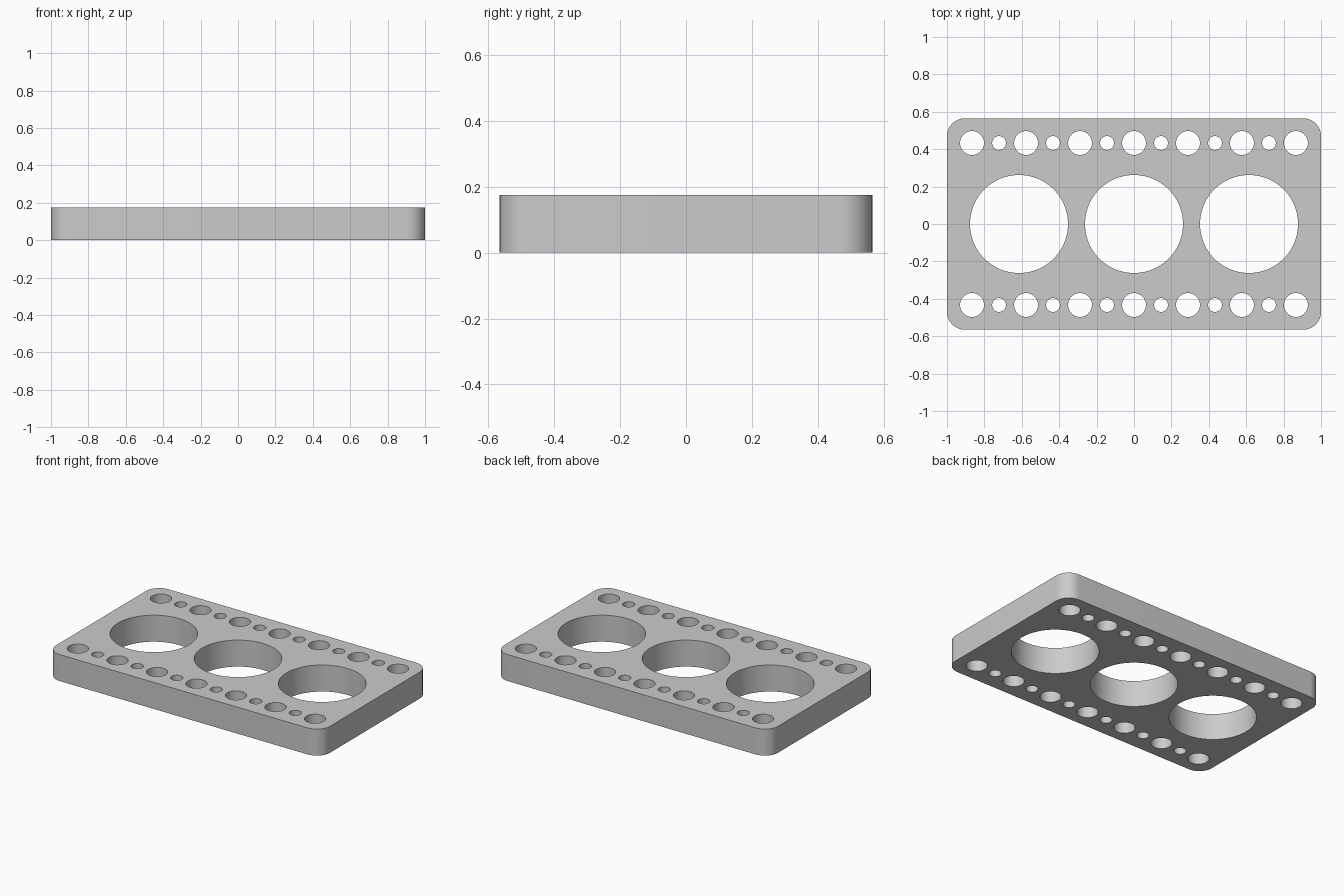
import bpy, bmesh, math
from mathutils import Vector

cube = bpy.data.objects.get("Cube")
if cube:
    bpy.data.objects.remove(cube, do_unlink=True)

HALF_X, HALF_Y, HEIGHT, CORNER = 1.0, 0.565, 0.175, 0.096
PITCH, ROW_Y = 0.1443, 0.433


def arc(cx, cy, r, start, sweep, n):
    return [(cx + r * math.cos(start + sweep * i / n),
             cy + r * math.sin(start + sweep * i / n)) for i in range(n + 1)]


def add_loop(bm, points):
    verts = [bm.verts.new((x, y, 0)) for x, y in points]
    for a, b in zip(verts, verts[1:] + verts[:1]):
        bm.edges.new((a, b))


def add_hole(bm, x, y, r, n):
    add_loop(bm, arc(x, y, r, 0, math.tau, n)[:-1])


bm = bmesh.new()

# Rounded rectangular outline
outline = []
for i, (sx, sy) in enumerate([(1, 1), (-1, 1), (-1, -1), (1, -1)]):
    outline += arc(sx * (HALF_X - CORNER), sy * (HALF_Y - CORNER),
                   CORNER, i * math.pi / 2, math.pi / 2, 16)
add_loop(bm, outline)

# Three large bores
for x in (-0.615, 0, 0.615):
    add_hole(bm, x, 0, 0.262, 96)

# Two rows of alternating large and small holes
for y in (-ROW_Y, ROW_Y):
    for i in range(-6, 7):
        if i % 2 == 0:
            add_hole(bm, i * PITCH, y, 0.064, 48)
        else:
            add_hole(bm, i * PITCH, y, 0.037, 32)

# Fill the profile and extrude it to full thickness
bmesh.ops.triangle_fill(bm, use_beauty=True, use_dissolve=False,
                        edges=bm.edges[:], normal=Vector((0, 0, 1)))
ext = bmesh.ops.extrude_face_region(bm, geom=bm.faces[:], use_keep_orig=True)
top = [g for g in ext["geom"] if isinstance(g, bmesh.types.BMVert)]
bmesh.ops.translate(bm, verts=top, vec=(0, 0, HEIGHT))
bmesh.ops.recalc_face_normals(bm, faces=bm.faces[:])

mesh = bpy.data.meshes.new("perforated_plate")
bm.to_mesh(mesh)
bm.free()
plate = bpy.data.objects.new("perforated_plate", mesh)
bpy.context.collection.objects.link(plate)

# Grey material
grey = bpy.data.materials.new("plain_grey")
grey.use_nodes = True
color = (0.6, 0.6, 0.6, 1)
grey.diffuse_color = color
grey.node_tree.nodes["Principled BSDF"].inputs["Base Color"].default_value = color
mesh.materials.append(grey)

# Smooth walls with sharp rims
bpy.ops.object.select_all(action="DESELECT")
plate.select_set(True)
bpy.context.view_layer.objects.active = plate
bpy.ops.object.shade_smooth_by_angle(angle=math.radians(30))
